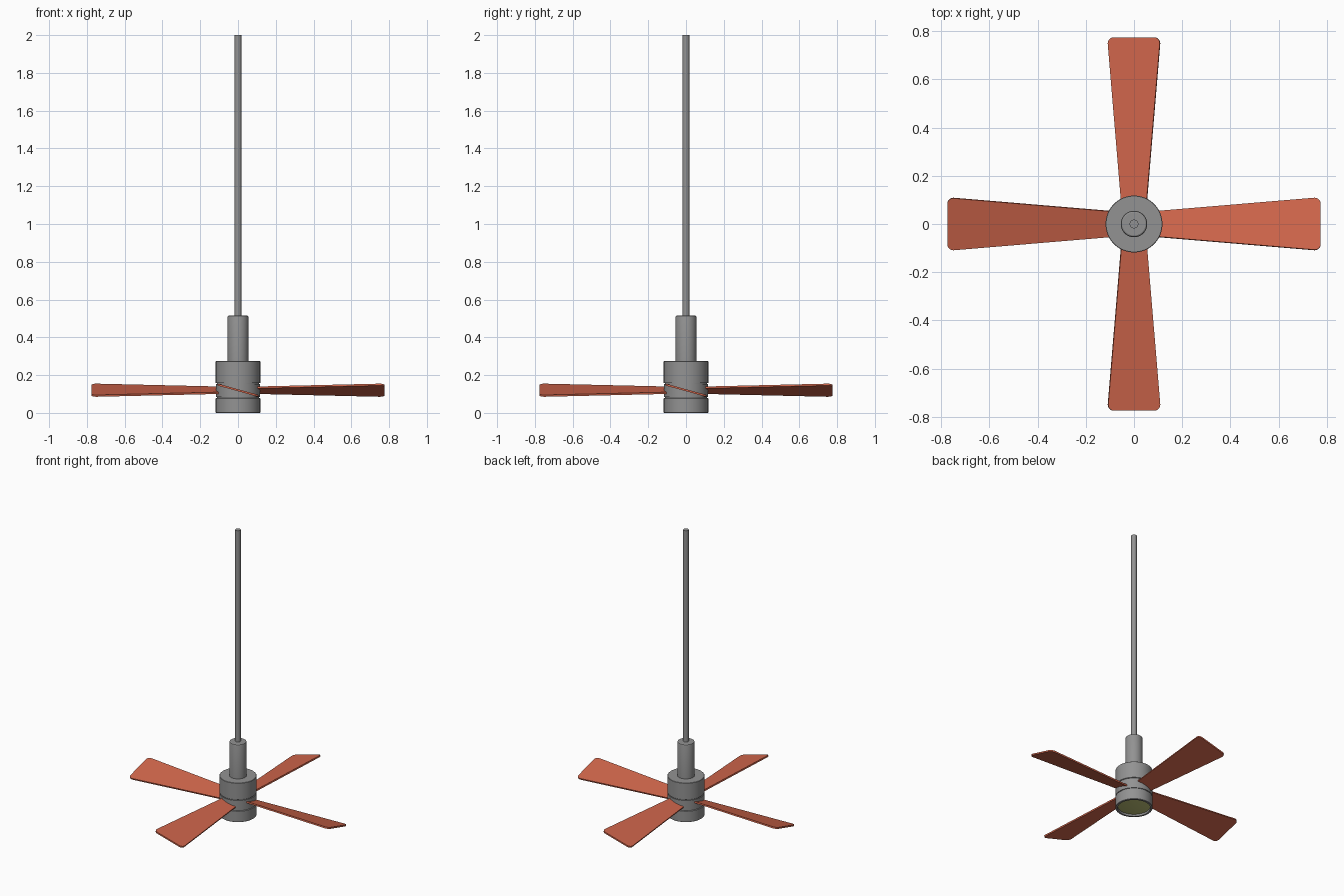
import bpy, bmesh, math
from mathutils import Matrix

if "Cube" in bpy.data.objects:
    bpy.data.objects.remove(bpy.data.objects["Cube"])


def material(name, rgb):
    m = bpy.data.materials.new(name)
    m.diffuse_color = (*rgb, 1)
    m.use_nodes = True
    m.node_tree.nodes["Principled BSDF"].inputs["Base Color"].default_value = m.diffuse_color
    return m


GREY = material("brushed grey", (0.29, 0.29, 0.29))
RED = material("red wood", (0.62, 0.13, 0.07))
GLASS = material("pale yellow glass", (0.50, 0.52, 0.18))


def finish(name, bm, mat):
    bmesh.ops.recalc_face_normals(bm, faces=bm.faces)
    me = bpy.data.meshes.new(name)
    bm.to_mesh(me)
    bm.free()
    me.materials.append(mat)
    ob = bpy.data.objects.new(name, me)
    bpy.context.collection.objects.link(ob)
    bpy.ops.object.select_all(action='DESELECT')
    ob.select_set(True)
    bpy.context.view_layer.objects.active = ob
    bpy.ops.object.shade_smooth_by_angle(angle=math.radians(30))
    return ob


def lathe(name, profile, mat, steps=64):
    """Spin (radius, z) points that start and end on the axis."""
    bm = bmesh.new()
    verts = [bm.verts.new((r, 0, z)) for r, z in profile]
    edges = [bm.edges.new(p) for p in zip(verts, verts[1:])]
    bmesh.ops.spin(bm, geom=verts + edges, axis=(0, 0, 1), cent=(0, 0, 0),
                   angle=2 * math.pi, steps=steps)
    bmesh.ops.remove_doubles(bm, verts=bm.verts, dist=1e-5)
    return finish(name, bm, mat)


def blade(name, turn):
    """Tapered, pitched plate with rounded tip corners."""
    root, tip, w0, w1, rad, thick = 0.06, 0.775, 0.052, 0.112, 0.025, 0.01
    side = [(root, w0)]
    for i in range(6):
        a = math.pi / 2 * (1 - i / 5)
        side.append((tip - rad + rad * math.cos(a), w1 - rad + rad * math.sin(a)))
    outline = side + [(x, -y) for x, y in reversed(side)]
    bm = bmesh.new()
    face = bm.faces.new([bm.verts.new((x, y, -thick / 2)) for x, y in outline])
    ext = bmesh.ops.extrude_face_region(bm, geom=[face])
    top = [v for v in ext["geom"] if isinstance(v, bmesh.types.BMVert)]
    bmesh.ops.translate(bm, verts=top, vec=(0, 0, thick))
    place = (Matrix.Translation((0, 0, 0.12)) @ Matrix.Rotation(turn, 4, 'Z')
             @ Matrix.Rotation(math.radians(-15.5), 4, 'X'))
    bmesh.ops.transform(bm, matrix=place, verts=bm.verts)
    return finish(name, bm, RED)


# Light housing with an open rim underneath
lathe("light_housing", [(0, 0.02), (0.104, 0.02), (0.104, 0), (0.116, 0),
                        (0.118, 0.002), (0.118, 0.077), (0.115, 0.079), (0, 0.079)], GREY)
lathe("light_lens", [(0, 0.008), (0.09, 0.011), (0.104, 0.014), (0.104, 0.022), (0, 0.022)], GLASS)

# Rotating hub between two narrow grooves
lathe("blade_hub", [(0, 0.078), (0.112, 0.078), (0.112, 0.083), (0.117, 0.083),
                    (0.117, 0.152), (0.112, 0.152), (0.112, 0.158), (0, 0.158)], GREY)

# Motor housing, neck and hanging rod
lathe("motor_housing", [(0, 0.157), (0.116, 0.157), (0.118, 0.159),
                        (0.118, 0.273), (0.116, 0.275), (0, 0.275)], GREY)
lathe("neck", [(0, 0.27), (0.055, 0.27), (0.055, 0.507), (0.053, 0.513),
               (0.048, 0.516), (0, 0.516)], GREY, 48)
lathe("hanging_rod", [(0, 0.51), (0.018, 0.51), (0.018, 2.0), (0, 2.0)], GREY, 32)

# Four blades
for i in range(4):
    blade(f"blade_{i + 1}", i * math.pi / 2)
